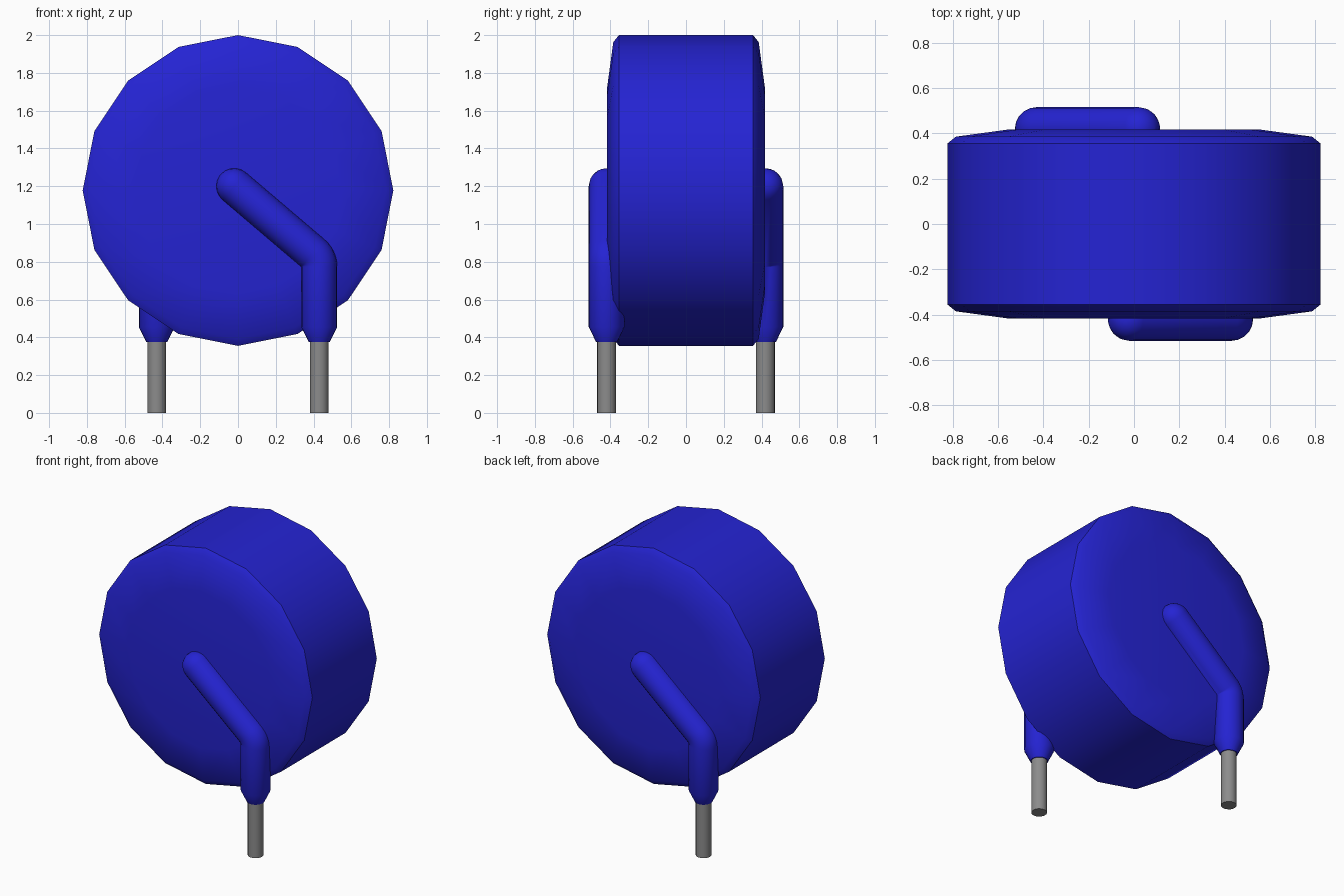
import bpy, bmesh, math
from mathutils import Vector, Matrix

cube = bpy.data.objects.get("Cube")
if cube:
    bpy.data.objects.remove(cube, do_unlink=True)


def make_material(name, rgb, roughness):
    mat = bpy.data.materials.new(name)
    mat.use_nodes = True
    mat.diffuse_color = (*rgb, 1)
    bsdf = next(n for n in mat.node_tree.nodes if n.type == 'BSDF_PRINCIPLED')
    bsdf.inputs["Base Color"].default_value = (*rgb, 1)
    bsdf.inputs["Roughness"].default_value = roughness
    return mat


BLUE = make_material("blue coating", (0.018, 0.017, 0.65), 0.5)
GREY = make_material("grey metal", (0.26, 0.26, 0.26), 0.4)


def sweep(name, rings, sides, mat, angle, turn=0.0):
    """Skin rings (centre, direction, radius), cap both ends, turn about z."""
    bm = bmesh.new()
    loops = []
    for centre, direction, radius in rings:
        d = Vector(direction).normalized()
        # Every path lies in a plane of constant x or y, so one side axis is fixed
        u = Vector((0, 1, 0)) if abs(d.y) < 0.5 else Vector((1, 0, 0))
        v = d.cross(u)
        loops.append([bm.verts.new(Vector(centre) + radius * (
            u * math.cos(2 * math.pi * i / sides) +
            v * math.sin(2 * math.pi * i / sides))) for i in range(sides)])
    for a, b in zip(loops, loops[1:]):
        for i in range(sides):
            j = (i + 1) % sides
            bm.faces.new((a[i], a[j], b[j], b[i]))
    bm.faces.new(loops[0][::-1])
    bm.faces.new(loops[-1])
    bmesh.ops.remove_doubles(bm, verts=bm.verts, dist=0.0005)
    bmesh.ops.recalc_face_normals(bm, faces=bm.faces)
    bm.transform(Matrix.Rotation(turn, 4, 'Z'))
    mesh = bpy.data.meshes.new(name)
    bm.to_mesh(mesh)
    bm.free()
    mesh.materials.append(mat)
    obj = bpy.data.objects.new(name, mesh)
    bpy.context.collection.objects.link(obj)
    bpy.ops.object.select_all(action='DESELECT')
    obj.select_set(True)
    bpy.context.view_layer.objects.active = obj
    bpy.ops.object.shade_smooth_by_angle(angle=math.radians(angle))
    return obj


# Disc body: sixteen sides, chamfered rim and slightly domed faces
half = [(0.355, 0.8225), (0.385, 0.785), (0.417, 0.55)]
profile = [(-y, r) for y, r in reversed(half)] + half
sweep("disc_body", [((0, y, 1.1775), (0, 1, 0), r) for y, r in profile],
      16, BLUE, 35)

# Coated lead path: tapered foot, upright, bend, slanted arm, round tip
X, Y, R = 0.43, -0.42, 0.095
BEND_Z = 0.773
tip = Vector((-0.02, Y, 1.2))
slant = math.radians(49.8)
arm = Vector((-math.sin(slant), 0, math.cos(slant)))
inner = Vector((X - R, Y, BEND_Z))
up = (0, 0, 1)
lead = [((X, Y, 0.375), up, 0.056), ((X, Y, 0.455), up, R)]
for i in range(7):
    t = slant * i / 6
    lead.append((inner + R * Vector((math.cos(t), 0, math.sin(t))),
                 (-math.sin(t), 0, math.cos(t)), R))
for i in range(6):
    t = math.radians(87) * i / 5
    lead.append((tip + arm * R * math.sin(t), arm, R * math.cos(t)))

# Bare metal pin under each lead
pin = [((X, Y, 0), up, 0.05), ((X, Y, 0.39), up, 0.05)]

# The rear pair is the front pair turned half way round
for side, turn in (("front", 0.0), ("rear", math.pi)):
    sweep(side + "_coated_lead", lead, 20, BLUE, 40, turn)
    sweep(side + "_pin", pin, 20, GREY, 40, turn)
